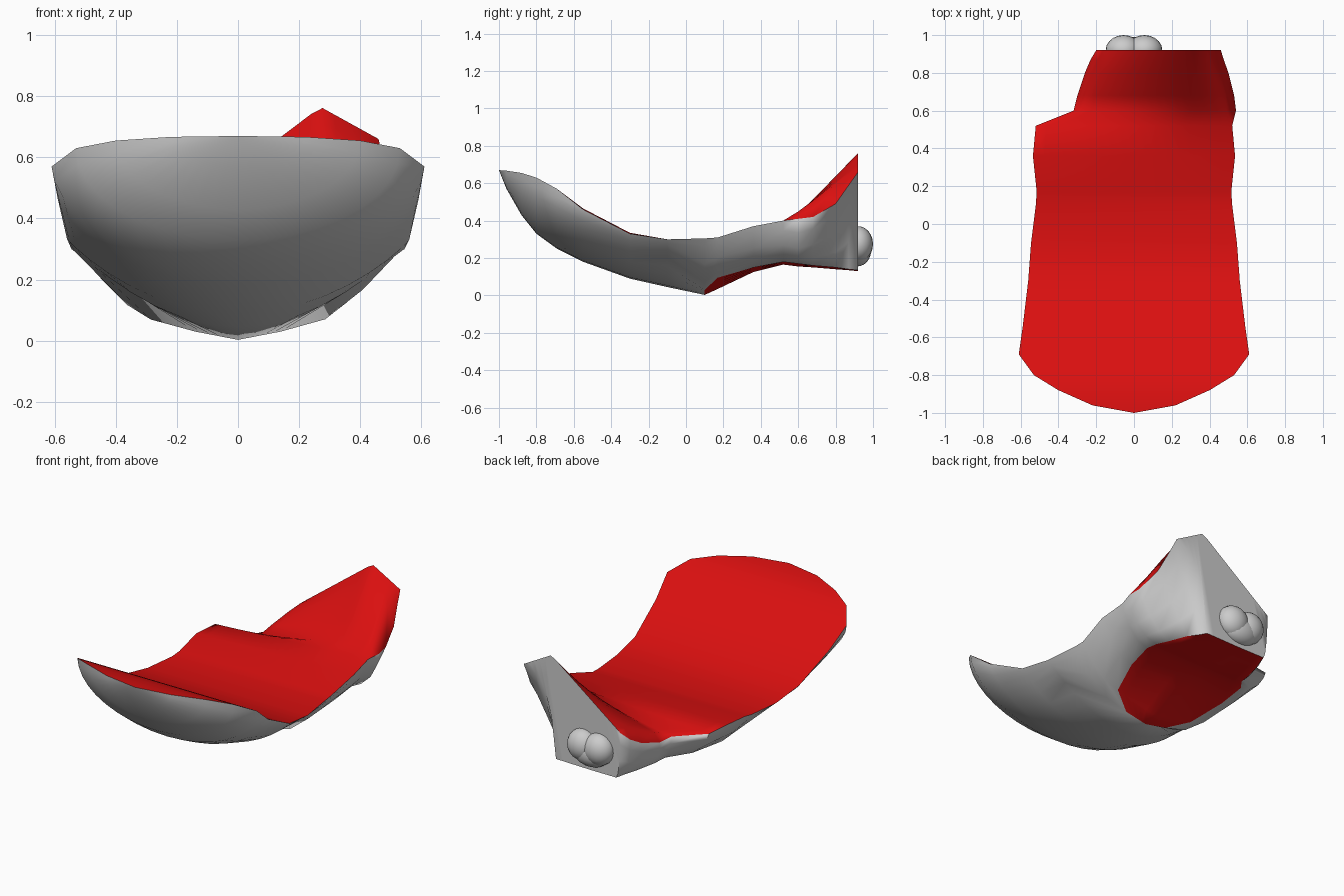
import bpy, bmesh, math

if "Cube" in bpy.data.objects:
    bpy.data.objects.remove(bpy.data.objects["Cube"])

# red material for the cut surfaces
red = bpy.data.materials.new("red_inside")
red.diffuse_color = (0.7, 0.005, 0.005, 1)
red.use_nodes = True
red.node_tree.nodes["Principled BSDF"].inputs["Base Color"].default_value = red.diffuse_color
skin = bpy.data.materials.new("grey_skin")
skin.diffuse_color = (0.6, 0.6, 0.6, 1)
skin.use_nodes = True
skin.node_tree.nodes["Principled BSDF"].inputs["Base Color"].default_value = skin.diffuse_color

# cross-sections: y, left width, left rim z, right width, right rim z, bottom z, roundness
STATIONS = [
    (-1.00, 0.00, .670, 0.00, .670, .670, 1.0),
    (-0.96, 0.22, .667, 0.22, .667, .570, 1.0),
    (-0.88, 0.40, .655, 0.40, .655, .430, 1.0),
    (-0.80, 0.53, .630, 0.53, .630, .330, 1.0),
    (-0.69, 0.61, .570, 0.61, .570, .250, 1.1),
    (-0.55, 0.59, .465, 0.59, .460, .180, 1.4),
    (-0.30, 0.56, .335, 0.56, .330, .090, 1.8),
    (-0.10, 0.545, .30, 0.545, .30, .045, 2.2),
    (0.10, 0.52, .300, 0.52, .305, .003, 2.0),
    (0.17, 0.515, .31, 0.515, .31, .035, 2.0),
    (0.36, 0.535, .34, 0.535, .37, .125, 1.8),
    (0.52, 0.52, .340, 0.52, .400, .165, 1.5),
    (0.60, 0.32, .300, 0.54, .410, .155, 1.2),
    (0.68, 0.30, .290, 0.53, .420, .150, 1.3),
    (0.80, 0.26, .320, 0.50, .490, .140, 1.3),
    (0.87, 0.23, .360, 0.475, .59, .135, 1.3),
    (0.92, 0.20, .410, 0.46, .660, .130, 1.4),
]
# edge of the flat cut under the back half, by section: left x, left z, right x, right z
CUT = {
    8: (.14, .03, .14, .03), 9: (.27, .085, .26, .095), 10: (.34, .15, .32, .15),
    11: (.34, .175, .34, .18), 12: (.28, .16, .34, .17), 13: (.26, .15, .32, .16),
    14: (.22, .14, .29, .15), 15: (.19, .135, .26, .14), 16: (.17, .13, .24, .135),
}
# how far the right wall curves inward below the stump
HOLLOW = {13: .2, 14: .5, 15: .8, 16: 1.0}
HALF, FLAT = 9, 5
COLS = range(-HALF, HALF + 1)
FOLD = 12            # section where the inside starts to climb the back wall


def outer(n, i):
    y, wl, zl, wr, zr, zb, k = STATIONS[n]
    side = -1 if i < 0 else 1
    w, z = (wl, zl) if i < 0 else (wr, zr)
    t = abs(i) / HALF
    f = 0
    if n in CUT:
        f, ze = CUT[n][:2] if i < 0 else CUT[n][2:]
        if abs(i) <= FLAT:
            s = abs(i) / FLAT
            return side * f * s, y, zb + (ze - zb) * s
        zb = ze
        t = (abs(i) - FLAT) / (HALF - FLAT)
    a = t * math.pi / 2
    gx, gz = math.sin(a), 1 - max(0, math.cos(a)) ** k
    h = HOLLOW.get(n, 0) if i > 0 else 0
    gx += h * (1 - math.cos(a) - gx)
    gz += h * (math.sin(a) - gz)
    return side * (f + (w - f) * gx), y, zb + (z - zb) * gz


def top_edge(x):
    # sloping upper edge of the back wall, peaking at the stump
    if x < .27:
        return .41 + (x + .20) / .47 * .355
    return .765 - (x - .27) / .19 * .105


def inner(n, i):
    # cut face stretched straight between the two rims
    y, wl, zl, wr, zr = STATIONS[n][:5]
    s = (i / HALF + 1) / 2
    x = -wl + (wl + wr) * s
    z = zl + (zr - zl) * s
    if n > FOLD - 1:
        y0 = .60 - .08 * s
        k = (y - y0) / (.92 - y0)
        z = (.30 + .10 * s) * (1 - k) + k * top_edge(-.20 + .66 * s)
    return x, y, z


def build_shell():
    bm = bmesh.new()
    out, inn = [], []
    for n in range(len(STATIONS)):
        row = [bm.verts.new(outer(n, i)) for i in COLS]
        mid = [bm.verts.new(inner(n, i)) for i in COLS if abs(i) < HALF]
        out.append(row)
        inn.append([row[0]] + mid + [row[-1]])

    def face(vs, mat):
        vs = list(dict.fromkeys(vs))
        if len(vs) > 2:
            f = bm.faces.new(vs)
            f.material_index, f.smooth = mat, True

    for n in range(len(STATIONS) - 1):
        for c in range(2 * HALF):
            a, b = out[n], out[n + 1]
            cut = n in CUT and HALF - FLAT <= c < HALF + FLAT
            face([a[c], b[c], b[c + 1], a[c + 1]], 1 if cut else 0)
            a, b = inn[n], inn[n + 1]
            face([a[c + 1], b[c + 1], b[c], a[c]], 1)
    # back wall
    for c in range(2 * HALF):
        a, b = out[-1], inn[-1]
        face([a[c], b[c], b[c + 1], a[c + 1]], 0)
    bmesh.ops.remove_doubles(bm, verts=bm.verts, dist=.0005)
    bmesh.ops.recalc_face_normals(bm, faces=bm.faces)
    me = bpy.data.meshes.new("body_shell")
    bm.to_mesh(me)
    bm.free()
    me.materials.append(skin)
    me.materials.append(red)
    ob = bpy.data.objects.new("body_shell", me)
    bpy.context.collection.objects.link(ob)
    bpy.context.view_layer.objects.active = ob
    ob.select_set(True)
    bpy.ops.object.shade_smooth_by_angle(angle=math.radians(60))


def lobe(name, loc, size):
    bpy.ops.mesh.primitive_uv_sphere_add(segments=20, ring_count=12, location=loc)
    ob = bpy.context.object
    ob.name = name
    ob.scale = size
    bpy.ops.object.shade_smooth()


build_shell()
# rounded knob on the back wall: two lobes and a lower bulge
for side, name in ((-1, "knob_left"), (1, "knob_right")):
    lobe(name, (side * .055, .92, .275), (.095, .08, .095))
lobe("knob_lower", (0, .915, .24), (.12, .075, .085))
